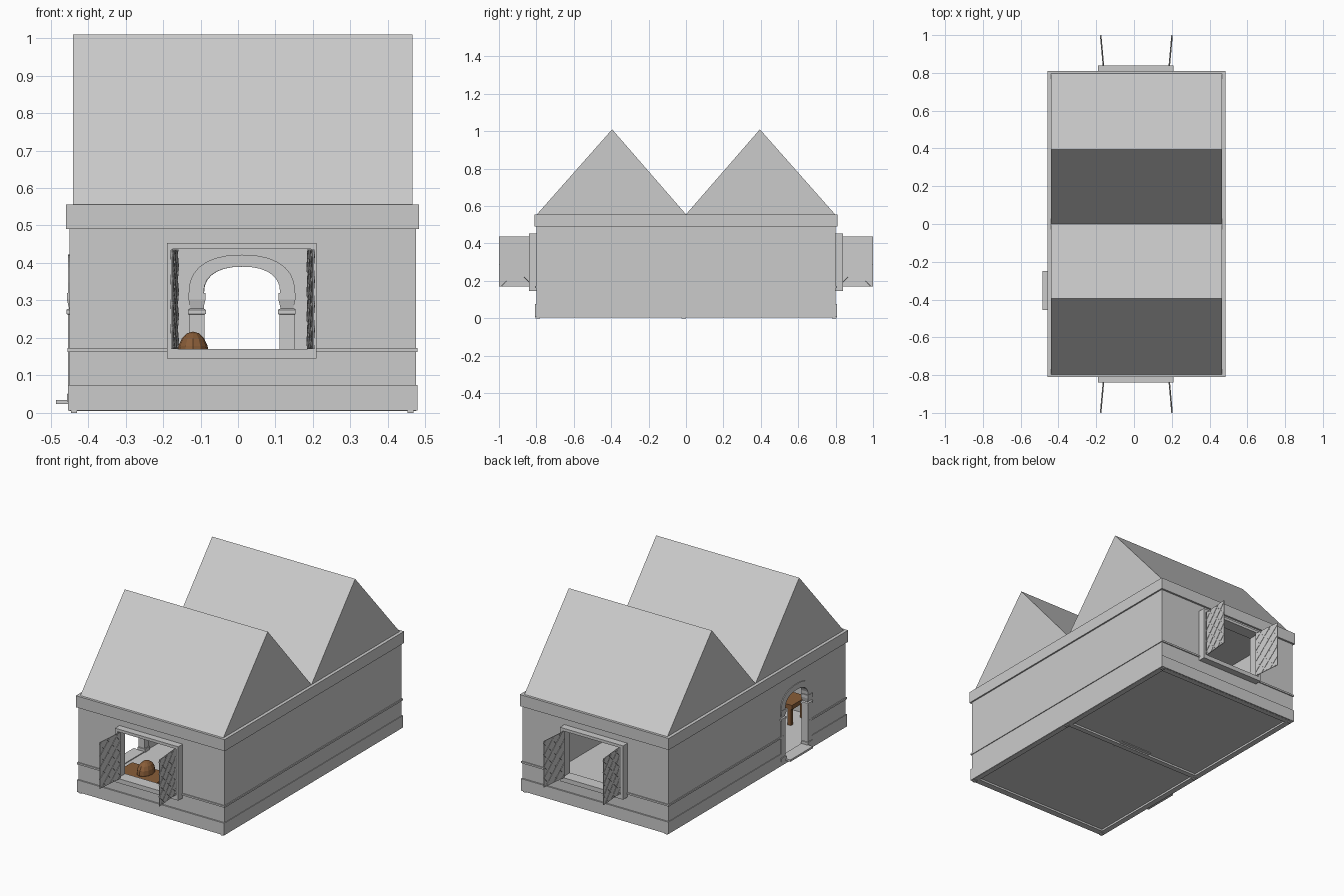
import bpy, bmesh, math
from mathutils import Vector, Matrix

if "Cube" in bpy.data.objects:
    bpy.data.objects.remove(bpy.data.objects["Cube"])

CX = 0.0125          # house centre line in x
DOOR_Y = -0.3525


def finish(name, bm):
    bmesh.ops.recalc_face_normals(bm, faces=bm.faces)
    me = bpy.data.meshes.new(name)
    bm.to_mesh(me)
    bm.free()
    ob = bpy.data.objects.new(name, me)
    bpy.context.collection.objects.link(ob)
    return ob


def add_box(bm, x0, x1, y0, y1, z0, z1):
    m = Matrix.Translation(((x0+x1)/2, (y0+y1)/2, (z0+z1)/2)) @ Matrix.Diagonal((x1-x0, y1-y0, z1-z0, 1))
    bmesh.ops.create_cube(bm, size=1, matrix=m)


def box(name, *dims):
    bm = bmesh.new()
    add_box(bm, *dims)
    return finish(name, bm)


def prism(name, pts, axis, a, b):
    """Extrude a (u, z) outline along x or y from a to b."""
    bm = bmesh.new()
    vs = [bm.verts.new((a, u, z) if axis == 'x' else (u, a, z)) for u, z in pts]
    f = bm.faces.new(vs)
    g = bmesh.ops.extrude_face_region(bm, geom=[f])
    d = Vector((b-a, 0, 0)) if axis == 'x' else Vector((0, b-a, 0))
    bmesh.ops.translate(bm, vec=d, verts=[v for v in g['geom'] if isinstance(v, bmesh.types.BMVert)])
    return finish(name, bm)


def cut(ob, cutters):
    for c in cutters:
        m = ob.modifiers.new('cut', 'BOOLEAN')
        m.operation, m.solver, m.object = 'DIFFERENCE', 'EXACT', c
        bpy.context.view_layer.objects.active = ob
        bpy.ops.object.modifier_apply(modifier=m.name)


def arc(half, rise, base=0.32, n=14):
    """Flattened arch curve from right to left, around u = 0."""
    out = []
    for i in range(n+1):
        t = math.pi*i/n
        c, s = math.cos(t), max(math.sin(t), 0)
        out.append((math.copysign(abs(c)**0.85*half, c), base + rise*s**0.85))
    return out


def opening(name, u0, axis, a, b):
    pts = [(-0.103, 0.031), (0.103, 0.031)] + arc(0.103, 0.07)
    return prism(name, [(u+u0, z) for u, z in pts], axis, a, b)


# Cutters
rooms = [box('room_cutter', -0.42, 0.445, y, y+0.755, -0.1, 0.7) for y in (-0.77, 0.015)]
window_cut = box('window_cutter', -0.175, 0.195, -0.9, -0.7, 0.17, 0.437)
window_cut_b = box('window_cutter_back', -0.175, 0.195, 0.7, 0.9, 0.17, 0.437)
door_cut = opening('door_cutter', DOOR_Y, 'x', -0.6, -0.35)
arch_cut = opening('arch_cutter', CX, 'y', -0.1, 0.1)
core = box('core_cutter', -0.44, 0.465, -0.79, 0.79, -0.1, 0.7)
cutters = rooms + [window_cut, window_cut_b, door_cut, arch_cut, core]

# Walls with partition
walls = box('walls', CX-0.4625, CX+0.4625, -0.8, 0.8, 0.005, 0.555)
cut(walls, rooms + [window_cut, window_cut_b, door_cut, arch_cut])

# Plinth, belt course and cornice
for name, hx, hy, z0, z1 in (('plinth', 0.466, 0.808, 0.006, 0.075),
                             ('belt_course', 0.467, 0.806, 0.163, 0.173),
                             ('cornice', 0.471, 0.811, 0.49, 0.556)):
    t = box(name, CX-hx, CX+hx, -hy, hy, z0, z1)
    cut(t, [core, window_cut, window_cut_b, door_cut])

# Twin gable roofs
for s in (-1, 1):
    prism('gable_roof', [(0, 0.5555), (s*0.797, 0.5555), (s*0.395, 1.01)], 'x', CX-0.4525, CX+0.4525)

# Floors, thresholds and corner feet
for y in (-0.775, 0.012):
    box('floor', -0.425, 0.45, y, y+0.763, 0.016, 0.03)
box('door_step', -0.485, -0.415, -0.455, -0.25, 0.024, 0.035)
box('arch_threshold', CX-0.103, CX+0.103, -0.035, 0.035, 0.012, 0.034)
for x in (-0.437, 0.46):
    for y in (-0.793, -0.012, 0.793):
        box('corner_foot', x-0.008, x+0.008, y-0.012, y+0.012, 0, 0.02)


# Arch moulding on two square columns
def arch_set(prefix, loc, rot):
    parts = [prism(prefix + '_moulding', arc(0.142, 0.102) + arc(0.102, 0.07)[::-1], 'y', -0.02, 0.02)]
    profile = [(0.0225, 0.03), (0.0225, 0.05), (0.02, 0.052), (0.02, 0.262), (0.0235, 0.264),
               (0.0235, 0.275), (0.017, 0.279), (0.0225, 0.302), (0.0225, 0.32)]
    for s in (-1, 1):
        bm = bmesh.new()
        prev = None
        for h, z in profile:
            ring = [bm.verts.new((s*0.12 + h*a, h*b, z)) for a, b in ((-1, -1), (1, -1), (1, 1), (-1, 1))]
            if prev:
                for i in range(4):
                    bm.faces.new((prev[i], prev[i-1], ring[i-1], ring[i]))
            else:
                bm.faces.new(ring)
            prev = ring
        bm.faces.new(prev)
        parts.append(finish(prefix + '_column', bm))
    for p in parts:
        p.location, p.rotation_euler = loc, (0, 0, rot)


arch_set('inner_arch', (CX - 0.002, 0, 0), 0)
arch_set('door_arch', (-0.434, DOOR_Y, 0), math.pi/2)


# Lattice shutter in its own plane: u along y, hinge at u = 0
def shutter(side, front):
    W, z0, z1 = 0.166, 0.171, 0.436
    H = z1 - z0
    bm = bmesh.new()
    add_box(bm, -0.002, 0.002, 0, W, z0, z1)
    for sl in (-1, 1):
        for k in range(-3, 8):
            # clip the line v = off + sl*u to the panel
            off = 0.02 + k*0.066
            us = sorted(((0 - off)/sl, (H - off)/sl))
            a, b = max(0, us[0]), min(W, us[1])
            if b - a < 0.01:
                continue
            mid = Vector((0, (a+b)/2, z0 + off + sl*(a+b)/2))
            m = (Matrix.Translation(mid) @ Matrix.Rotation(sl*math.pi/4, 4, 'X')
                 @ Matrix.Diagonal((0.008, (b-a)*math.sqrt(2) - 0.004, 0.004, 1)))
            bmesh.ops.create_cube(bm, size=1, matrix=m)
    ob = finish('shutter', bm)
    ang = math.atan2(0.015, 0.166)
    ob.rotation_euler = (0, 0, -side*ang if front > 0 else math.pi + side*ang)
    ob.location = (CX + side*0.174, front*0.834, 0)


# Window frames and shutters, front and back
for f, wc in ((-1, window_cut), (1, window_cut_b)):
    y = sorted((f*0.775, f*0.84))
    frame = box('window_frame', -0.19, 0.21, y[0], y[1], 0.145, 0.453)
    cut(frame, [wc])
    for s in (-1, 1):
        shutter(s, f)

# Brown bench with a rounded cushion behind the front window
brown = bpy.data.materials.new('brown_wood')
brown.diffuse_color = (0.25, 0.11, 0.04, 1)
brown.use_nodes = True
brown.node_tree.nodes["Principled BSDF"].inputs["Base Color"].default_value = brown.diffuse_color
bm = bmesh.new()
add_box(bm, -0.25, 0.0, -0.74, -0.6, 0.125, 0.15)
for x in (-0.24, -0.03):
    for y in (-0.735, -0.625):
        add_box(bm, x, x+0.02, y, y+0.02, 0.03, 0.126)
bmesh.ops.create_uvsphere(bm, u_segments=12, v_segments=8, radius=1,
                          matrix=Matrix.Translation((-0.12, -0.66, 0.155)) @ Matrix.Diagonal((0.042, 0.06, 0.062, 1)))
finish('bench', bm).data.materials.append(brown)

# Cutters are no longer needed
for c in cutters:
    c.hide_render = True
    bpy.data.objects.remove(c, do_unlink=True)
